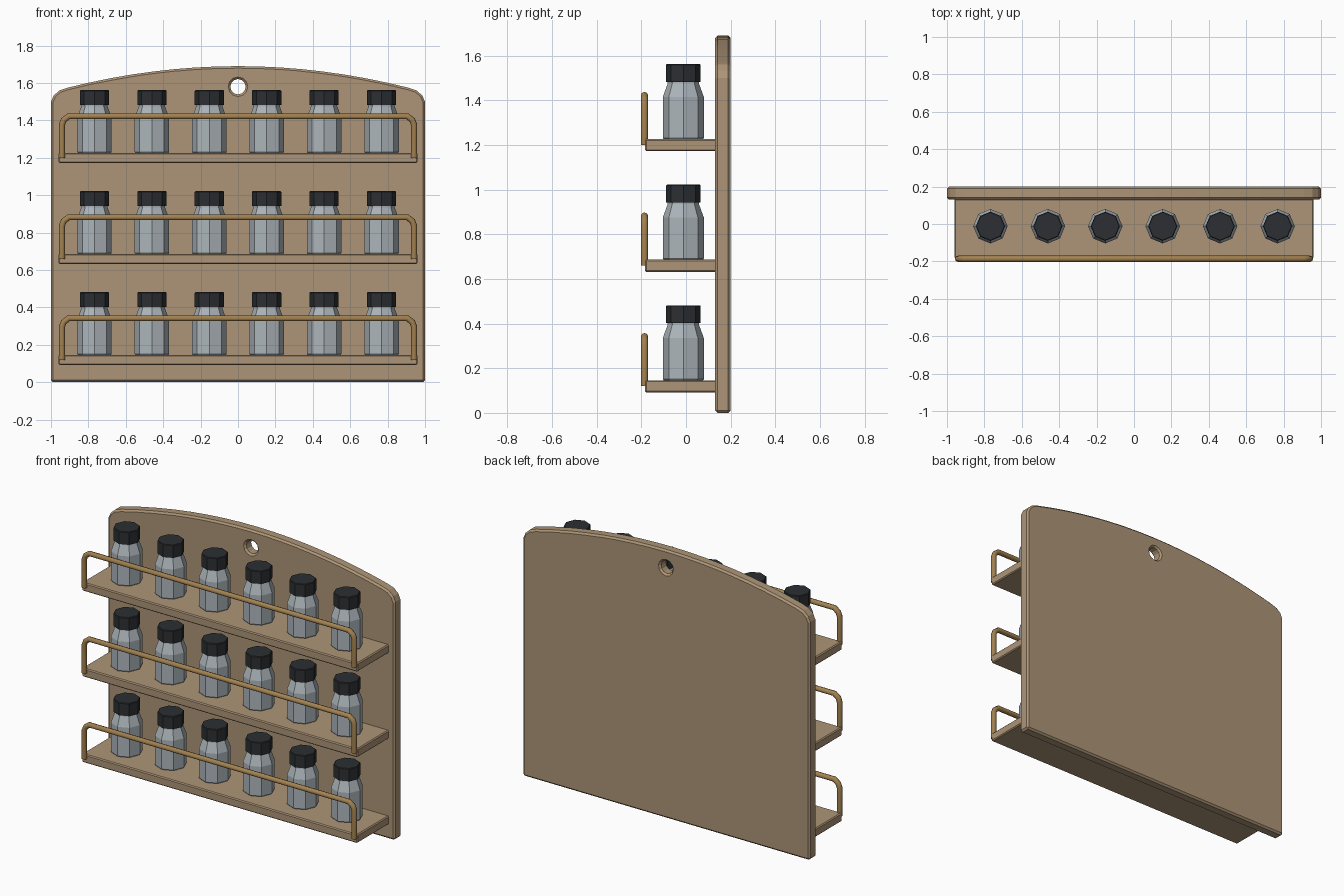
import bpy, bmesh, math

if "Cube" in bpy.data.objects:
    bpy.data.objects.remove(bpy.data.objects["Cube"])


def material(name, rgb):
    m = bpy.data.materials.new(name)
    m.diffuse_color = (*rgb, 1)
    m.use_nodes = True
    m.node_tree.nodes["Principled BSDF"].inputs["Base Color"].default_value = m.diffuse_color
    return m


WOOD = material("wood", (0.42, 0.30, 0.185))
BRASS = material("brass", (0.36, 0.22, 0.08))
GLASS = material("glass", (0.42, 0.47, 0.50))
LID = material("lid", (0.025, 0.028, 0.032))


def finish(name, bm, mat):
    bmesh.ops.recalc_face_normals(bm, faces=bm.faces)
    me = bpy.data.meshes.new(name)
    bm.to_mesh(me)
    bm.free()
    me.materials.append(mat)
    ob = bpy.data.objects.new(name, me)
    bpy.context.collection.objects.link(ob)
    return ob


def prism(name, outline, y0, y1, mat):
    """Extrude an x-z outline along y."""
    bm = bmesh.new()
    face = bm.faces.new([bm.verts.new((x, y0, z)) for x, z in outline])
    ext = bmesh.ops.extrude_face_region(bm, geom=[face])["geom"]
    vs = [v for v in ext if isinstance(v, bmesh.types.BMVert)]
    bmesh.ops.translate(bm, verts=vs, vec=(0, y1 - y0, 0))
    return finish(name, bm, mat)


def bevel(ob, width):
    mod = ob.modifiers.new("edge", 'BEVEL')
    mod.width = width
    mod.segments = 1
    mod.limit_method = 'ANGLE'
    mod.angle_limit = math.radians(50)


def turned(name, profile, mat, sides=8):
    """Octagonal closed solid from a radius-height profile."""
    bm = bmesh.new()
    rings = [[bm.verts.new((r * math.cos(2 * math.pi * i / sides),
                            r * math.sin(2 * math.pi * i / sides), z))
              for i in range(sides)] for r, z in profile]
    for a, b in zip(rings, rings[1:]):
        for i in range(sides):
            j = (i + 1) % sides
            bm.faces.new((a[i], a[j], b[j], b[i]))
    bm.faces.new(rings[0])
    bm.faces.new(rings[-1])
    return finish(name, bm, mat)


def copy(ob, name, loc):
    c = ob.copy()
    c.name = name
    c.location = loc
    bpy.context.collection.objects.link(c)


# arched back panel with hanging hole
arch = [(x, 1.69 - 0.139 * x * x)
        for x in (0.91 - 1.82 * i / 16 for i in range(17))]
corner = [(1, 0), (1, 1.50), (0.985, 1.533), (0.955, 1.56)]
outline = corner + arch + [(-x, z) for x, z in reversed(corner)]
panel = prism("back_panel", outline, 0.13, 0.20, WOOD)
circle = [(0.041 * math.cos(math.pi * i / 6), 1.58 + 0.041 * math.sin(math.pi * i / 6))
          for i in range(12)]
cutter = prism("hole_cutter", circle, 0.05, 0.30, WOOD)
cutter.hide_render = True
cutter.hide_set(True)
cut = panel.modifiers.new("hole", 'BOOLEAN')
cut.object = cutter
cut.operation = 'DIFFERENCE'
cut.solver = 'EXACT'
bevel(panel, 0.011)

# bottle and lid masters, sitting at shelf-top height
bottle = turned("bottle", [(0.087, 0), (0.092, 0.006), (0.092, 0.19),
                           (0.07, 0.25), (0.07, 0.27)], GLASS)
lid = turned("bottle_lid", [(0.078, 0.257), (0.078, 0.333), (0.074, 0.337)], LID)

for level in range(3):
    z = 0.54 * level
    # shelf board
    shelf = prism("shelf", [(-0.96, z + 0.092), (0.96, z + 0.092),
                            (0.96, z + 0.146), (-0.96, z + 0.146)], -0.184, 0.135, WOOD)
    bevel(shelf, 0.006)

    # bent guard rail
    half = [(-0.941, 0.12), (-0.941, 0.298), (-0.932, 0.322), (-0.905, 0.342)]
    path = half + [(-x, h) for x, h in reversed(half)]
    cu = bpy.data.curves.new("guard_rail", 'CURVE')
    cu.dimensions = '3D'
    cu.bevel_depth = 0.0165
    cu.bevel_resolution = 2
    cu.use_fill_caps = True
    sp = cu.splines.new('POLY')
    sp.points.add(len(path) - 1)
    for p, (x, h) in zip(sp.points, path):
        p.co = (x, -0.186, z + h, 1)
    cu.materials.append(BRASS)
    bpy.context.collection.objects.link(bpy.data.objects.new("guard_rail", cu))

    # row of six bottles
    for i in range(6):
        loc = ((i - 2.5) * 0.307, -0.012, z + 0.145)
        if level == 0 and i == 0:
            bottle.location = lid.location = loc
        else:
            copy(bottle, "bottle", loc)
            copy(lid, "bottle_lid", loc)
